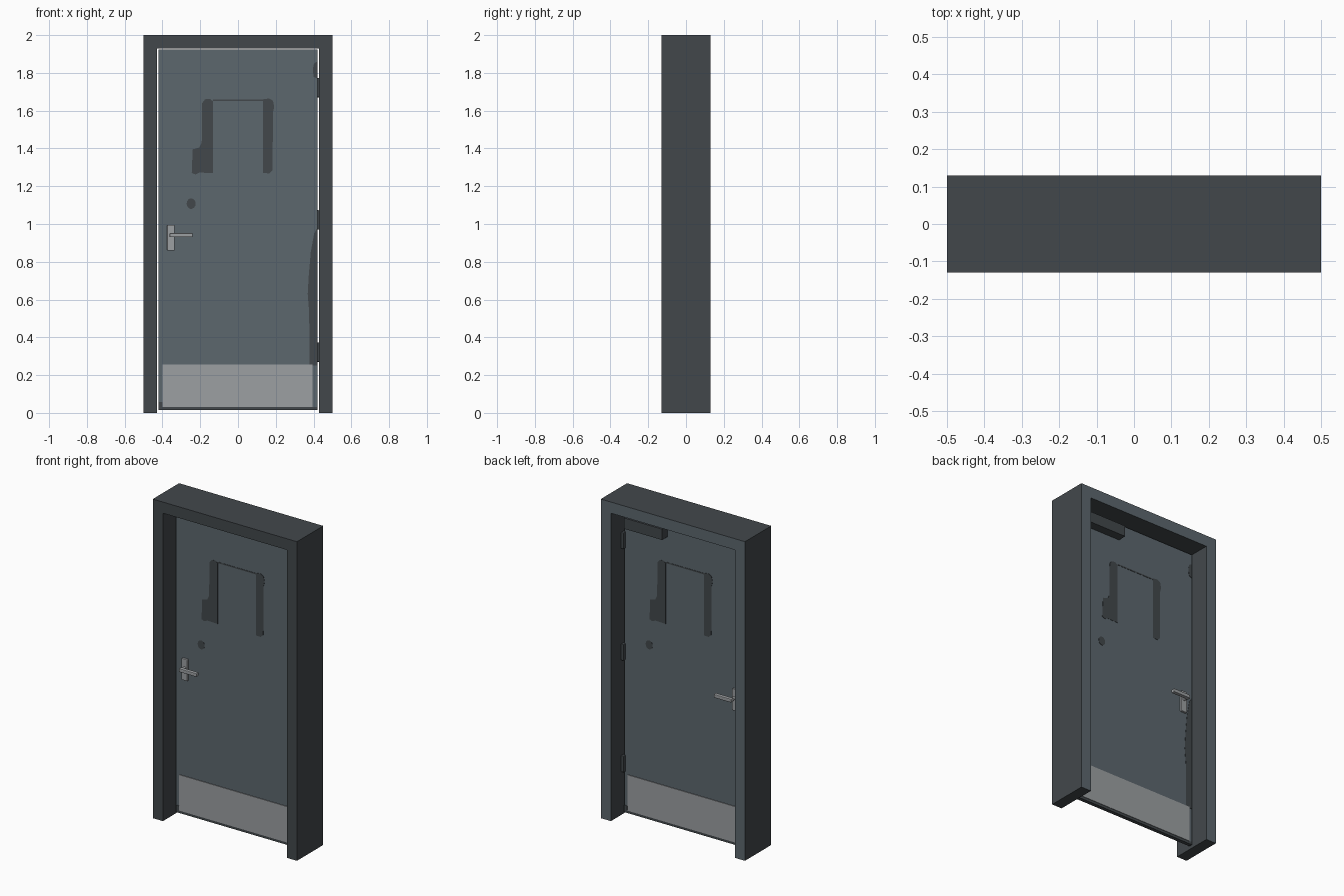
import bpy, bmesh, math

if "Cube" in bpy.data.objects:
    bpy.data.objects.remove(bpy.data.objects["Cube"])


def material(name, rgb):
    m = bpy.data.materials.new(name)
    m.diffuse_color = (*rgb, 1)
    m.use_nodes = True
    m.node_tree.nodes["Principled BSDF"].inputs["Base Color"].default_value = m.diffuse_color
    return m


DARK = material("dark_grey", (0.055, 0.064, 0.071))
BLUE = material("blue_grey_paint", (0.108, 0.136, 0.155))
STEEL = material("brushed_steel", (0.335, 0.350, 0.362))


def finish(name, bm, mats):
    bmesh.ops.recalc_face_normals(bm, faces=bm.faces)
    me = bpy.data.meshes.new(name)
    bm.to_mesh(me)
    bm.free()
    for m in mats:
        me.materials.append(m)
    ob = bpy.data.objects.new(name, me)
    bpy.context.collection.objects.link(ob)
    return ob


def prism(name, outline, y0, y1, mats):
    """Extrude an (x, z) outline from y0 to y1."""
    bm = bmesh.new()
    face = bm.faces.new([bm.verts.new((x, y0, z)) for x, z in outline])
    ext = bmesh.ops.extrude_face_region(bm, geom=[face])
    moved = [v for v in ext["geom"] if isinstance(v, bmesh.types.BMVert)]
    bmesh.ops.translate(bm, verts=moved, vec=(0, y1 - y0, 0))
    return finish(name, bm, mats)


def box(name, x, y, z, mats, bevel=0):
    ob = prism(name, [(x[0], z[0]), (x[1], z[0]), (x[1], z[1]), (x[0], z[1])],
               y[0], y[1], mats)
    if bevel:
        mod = ob.modifiers.new("bevel", "BEVEL")
        mod.width, mod.segments = bevel, 2
    return ob


def oval(cx, cz, rx, rz, n=14):
    return [(cx + rx * math.cos(2 * math.pi * i / n),
             cz + rz * math.sin(2 * math.pi * i / n)) for i in range(n)]


# Door frame: an upside-down U, dark with a painted back face
frame = prism("door_frame",
              [(-.5, 0), (-.43, 0), (-.43, 1.93), (.43, 1.93),
               (.43, 0), (.5, 0), (.5, 2), (-.5, 2)], -.13, .13, [DARK, BLUE])
for p in frame.data.polygons:
    p.material_index = 1 if p.normal.y > .5 else 0

# Door leaf: painted faces, dark edges
leaf = box("door_leaf", (-.422, .42), (-.01, .01), (.014, 1.923), [DARK, BLUE])
for p in leaf.data.polygons:
    p.material_index = 1 if abs(p.normal.y) > .5 else 0

# Worn dark patches, the same on both faces, turned half way round for the back
patches = {
    "left_bar": [(-.133, 1.27), (-.133, 1.65), (-.15, 1.663), (-.175, 1.66), (-.19, 1.64),
                 (-.192, 1.43), (-.205, 1.405), (-.24, 1.395), (-.245, 1.27),
                 (-.225, 1.262), (-.205, 1.272)],
    "right_bar": [(.132, 1.27), (.165, 1.268), (.183, 1.285), (.185, 1.59), (.192, 1.62),
                  (.185, 1.652), (.165, 1.665), (.132, 1.66)],
    "top_line": [(-.133, 1.651), (.132, 1.651), (.132, 1.659), (-.133, 1.659)],
    "round_spot": oval(-.248, 1.108, .024, .028),
    "edge_stain": [(.42, .25), (.42, .98), (.403, .95), (.385, .85), (.374, .72),
                   (.369, .63), (.377, .53), (.378, .25)],
    "hinge_stain": [(.42, 1.77), (.42, 1.86), (.402, 1.85), (.396, 1.82), (.4, 1.78)],
    "bottom_strip": [(-.422, .014), (.42, .014), (.42, .032), (-.4, .032),
                     (-.4, .058), (-.422, .058)],
}
for side, s in (("front", -1), ("back", 1)):
    for name, pts in patches.items():
        prism(f"{side}_{name}", [(-s * x, z) for x, z in pts],
              s * .0095, s * .0115, [DARK])

    # Kick plate
    box(f"{side}_kick_plate", (-.4, .395), sorted((s * .009, s * .014)), (.03, .255), [STEEL])

    # Lever handle: backplate, spindle, lever
    box(f"{side}_handle_plate", (-.375, -.335), sorted((s * .009, s * .024)), (.86, .995),
        [STEEL], .003)
    prism(f"{side}_handle_spindle", oval(-.352, .94, .009, .009), s * .02, s * .05, [STEEL])
    box(f"{side}_handle_lever", (-.362, -.24), sorted((s * .046, s * .07)), (.93, .952),
        [STEEL], .004)

# Hinges on the back of the right-hand edge
for i, z in enumerate((.27, .97, 1.67)):
    box(f"hinge_{i + 1}", (.412, .431), (.003, .03), (z, z + .103), [DARK], .004)

# Door closer body on the back
box("door_closer", (.12, .385), (.009, .065), (1.82, 1.888), [DARK])
